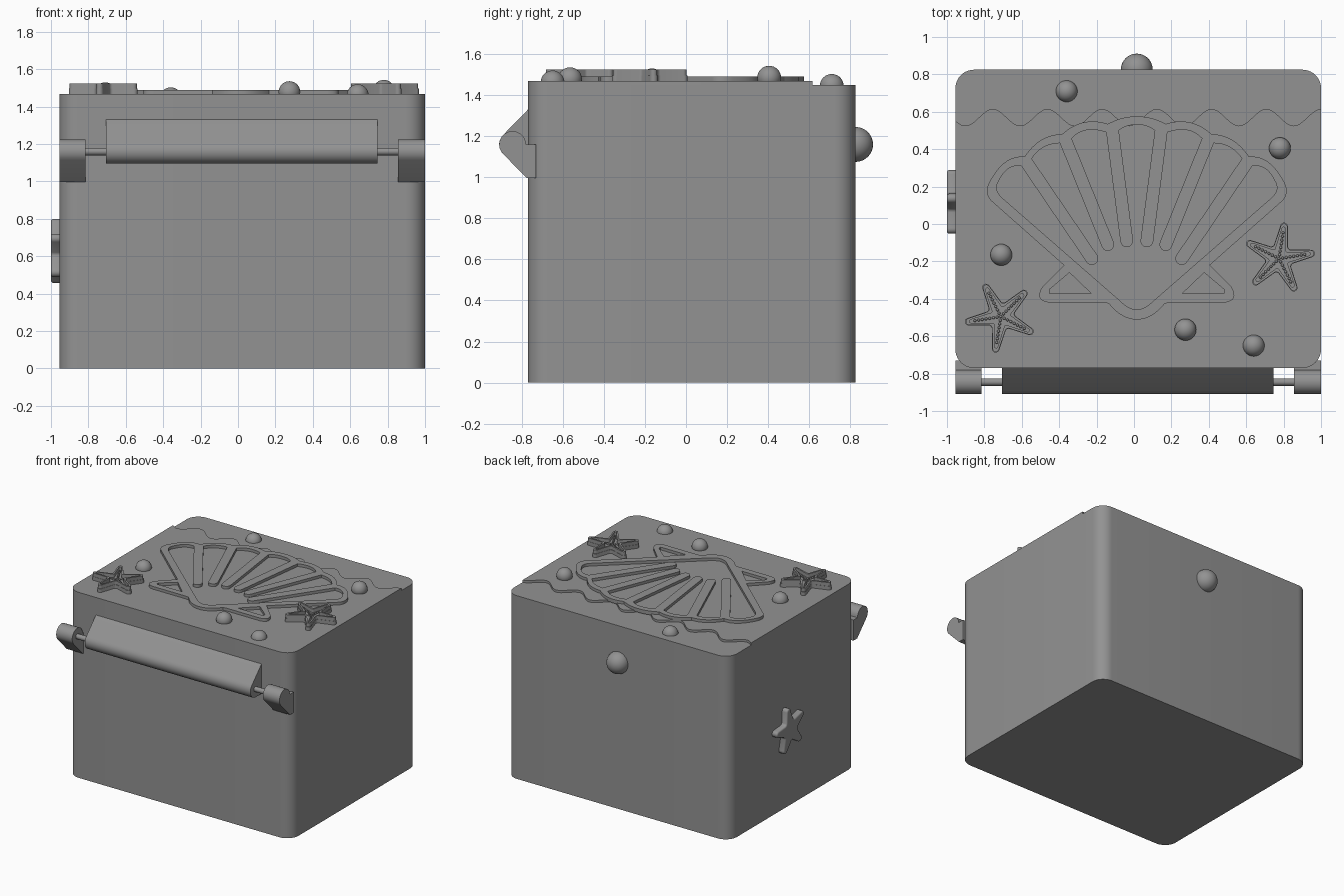
import bpy, bmesh, math
from math import pi, sin, cos, radians

if "Cube" in bpy.data.objects:
    bpy.data.objects.remove(bpy.data.objects["Cube"])

grey = bpy.data.materials.new("stone_grey")
grey.diffuse_color = (0.29, 0.29, 0.29, 1)
grey.use_nodes = True
grey.node_tree.nodes["Principled BSDF"].inputs["Base Color"].default_value = grey.diffuse_color


def finish(ob, angle=35):
    ob.data.materials.clear()
    ob.data.materials.append(grey)
    bpy.ops.object.select_all(action='DESELECT')
    ob.select_set(True)
    bpy.context.view_layer.objects.active = ob
    bpy.ops.object.shade_smooth_by_angle(angle=radians(angle))


def slab(name, loops, lo, hi, axis='Z', bevel=0.0):
    """Extrude closed outlines (inner loops become holes) from lo to hi along an axis."""
    cu = bpy.data.curves.new(name, 'CURVE')
    cu.dimensions = '2D'
    cu.fill_mode = 'BOTH'
    cu.extrude = (hi - lo) / 2 - bevel
    cu.bevel_depth = bevel
    cu.bevel_resolution = 2
    cu.offset = -bevel
    for pts in loops:
        sp = cu.splines.new('POLY')
        sp.points.add(len(pts) - 1)
        for p, (x, y) in zip(sp.points, pts):
            p.co = (x, y, 0, 1)
        sp.use_cyclic_u = True
    ob = bpy.data.objects.new(name, cu)
    bpy.context.collection.objects.link(ob)
    mid = (lo + hi) / 2
    if axis == 'X':
        ob.rotation_euler = (pi / 2, 0, pi / 2)
        ob.location.x = mid
    else:
        ob.location.z = mid
    bpy.ops.object.select_all(action='DESELECT')
    ob.select_set(True)
    bpy.context.view_layer.objects.active = ob
    bpy.ops.object.convert(target='MESH')
    ob = bpy.context.object
    bm = bmesh.new()
    bm.from_mesh(ob.data)
    bmesh.ops.remove_doubles(bm, verts=bm.verts, dist=1e-5)
    bmesh.ops.recalc_face_normals(bm, faces=bm.faces)
    bm.to_mesh(ob.data)
    bm.free()
    finish(ob)
    return ob


def balls(name, spots, seg=32):
    """Spheres given as (x, y, z, radius), joined in one object."""
    bm = bmesh.new()
    for x, y, z, r in spots:
        new = bmesh.ops.create_uvsphere(bm, u_segments=seg, v_segments=seg // 2, radius=r)
        bmesh.ops.translate(bm, verts=new['verts'], vec=(x, y, z))
    me = bpy.data.meshes.new(name)
    bm.to_mesh(me)
    bm.free()
    ob = bpy.data.objects.new(name, me)
    bpy.context.collection.objects.link(ob)
    finish(ob, 60)


def arc(cx, cy, r, a0, a1, n=10):
    return [(cx + r * cos(radians(a0 + (a1 - a0) * i / n)),
             cy + r * sin(radians(a0 + (a1 - a0) * i / n))) for i in range(n + 1)]


def bow(a, c, b, n=8):
    """Curved run from a to b pulled toward c."""
    return [tuple((1 - t) ** 2 * a[k] + 2 * t * (1 - t) * c[k] + t * t * b[k] for k in (0, 1))
            for t in (i / n for i in range(n + 1))]


def star(cx, cy, R, tip, valley, turn):
    pts = []
    for k in range(5):
        a = turn + 72 * k
        d = R - tip
        pts += arc(cx + d * cos(radians(a)), cy + d * sin(radians(a)), tip, a - 75, a + 75, 6)
        v = radians(a + 36)
        for da in (-0.12, 0, 0.12):
            pts.append((cx + valley * (1 + abs(da) / 3) * cos(v + da),
                        cy + valley * (1 + abs(da) / 3) * sin(v + da)))
    return pts


# box body with rounded upright corners
L, R, F, B, c = -0.955, 1.0, -0.77, 0.825, 0.1
front_edge = arc(L + c, F + c, c, 180, 270) + arc(R - c, F + c, c, 270, 360)
slab("box_body", [front_edge + arc(R - c, B - c, c, 0, 90) + arc(L + c, B - c, c, 90, 180)], 0, 1.45)

# sand layer with a wavy back edge
N = 120
wave = [(R + (L - R) * i / N, 0.57 + 0.045 * cos(2 * pi * (R - L) * i / N / 0.2925))
        for i in range(N + 1)]
slab("sand_layer", [front_edge + wave], 1.445, 1.468)

# shell relief, left half of each outline from bottom to top
CX = 0.015


def mirrored(half):
    return [(CX + x, y) for x, y in half] + [(CX - x, y) for x, y in reversed(half)]


outer = bow((-0.02, -0.51), (-0.09, -0.5), (-0.15, -0.425))
outer += bow((-0.18, -0.42), (-0.32, -0.42), (-0.46, -0.42), 1)
outer += bow((-0.47, -0.42), (-0.55, -0.41), (-0.505, -0.335))
outer += [(-0.39, -0.22)]
outer += bow((-0.78, 0.125), (-0.82, 0.17), (-0.785, 0.23))
outer += bow((-0.77, 0.255), (-0.70, 0.37), (-0.60, 0.36))
outer += bow((-0.60, 0.36), (-0.52, 0.48), (-0.40, 0.48))
outer += bow((-0.40, 0.48), (-0.29, 0.58), (-0.155, 0.535))
outer += bow((-0.155, 0.535), (-0.08, 0.575), (-0.01, 0.575))


def rib(top, end, w=0.034):
    """Finger reaching from the scalloped rim toward the base."""
    a = math.degrees(math.atan2(end[1] - top[1], end[0] - top[0]))
    tip = arc(end[0], end[1], w, a - 90, a + 90, 8)
    s = radians(a + 90)
    dx, dy = w * cos(s), w * sin(s)
    return [(top[0] - dx, top[1] - dy)] + tip + [(top[0] + dx, top[1] + dy)]


r1 = rib((-0.59, 0.33), (-0.24, -0.185))
r2 = rib((-0.38, 0.445), (-0.155, -0.11))
r3 = rib((-0.13, 0.495), (-0.054, -0.09))
inner = bow((-0.01, -0.457), (-0.05, -0.45), (-0.09, -0.41))
inner += bow((-0.72, 0.14), (-0.77, 0.185), (-0.735, 0.235))
inner += bow((-0.73, 0.245), (-0.69, 0.32), r1[0]) + r1[1:]
inner += bow(r1[-1], (-0.51, 0.43), r2[0])[1:] + r2[1:]
inner += bow(r2[-1], (-0.28, 0.53), r3[0])[1:] + r3[1:]
inner += bow(r3[-1], (-0.06, 0.53), (-0.01, 0.53))[1:]
wing = [(-0.36, -0.26), (-0.467, -0.35), (-0.467, -0.372), (-0.243, -0.372)]
slab("shell_relief", [mirrored(outer), mirrored(inner),
                      [(CX + x, y) for x, y in wing],
                      [(CX - x, y) for x, y in wing]], 1.46, 1.49)

# starfish on the lid: base, raised rim and rows of beads
for side, x, y, turn in (("left", -0.712, -0.495, 45), ("right", 0.775, -0.185, 81)):
    slab(side + "_starfish_base", [star(x, y, 0.195, 0.02, 0.075, turn)], 1.46, 1.497)
    slab(side + "_starfish_rim", [star(x, y, 0.19, 0.018, 0.072, turn),
                                  star(x, y, 0.17, 0.009, 0.052, turn)], 1.49, 1.525)
    beads = [(x, y, 1.502, 0.008)]
    for k in range(5):
        a = radians(turn + 72 * k)
        beads += [(x + d * cos(a), y + d * sin(a), 1.502, 0.008)
                  for d in (0.02 * j for j in range(1, 8))]
    balls(side + "_starfish_beads", beads, 8)

# puffy starfish on the left wall
slab("wall_starfish", [star(0.11, 0.622, 0.18, 0.025, 0.085, 80)], -1.0, -0.94, 'X', 0.012)

# pearls on the lid and the large one on the back
balls("lid_pearls", [(-0.36, 0.71, 1.445, 0.058), (0.78, 0.405, 1.485, 0.058),
                     (-0.71, -0.165, 1.472, 0.058), (0.275, -0.565, 1.478, 0.058),
                     (0.64, -0.65, 1.462, 0.058)])
balls("back_pearl", [(0.015, 0.826, 1.16, 0.085)])

# front hinge: bar, two brackets and the pin through them
HY, HZ, HR = -0.845, 1.16, 0.065
slab("hinge_bar", [[(-0.765, 1.335)] + arc(HY, HZ, HR, 135, 270) + [(-0.765, HZ - HR)]],
     -0.705, 0.745, 'X')
bracket = arc(HY, HZ, HR, 0, 225, 16) + [(-0.777, 0.997), (-0.73, 0.997), (-0.73, HZ)]
slab("left_hinge_bracket", [bracket], -0.955, -0.815, 'X')
slab("right_hinge_bracket", [bracket], 0.855, 1.0, 'X')
slab("hinge_pin", [arc(HY, HZ, 0.02, 0, 345, 23)], -0.83, 0.87, 'X')
